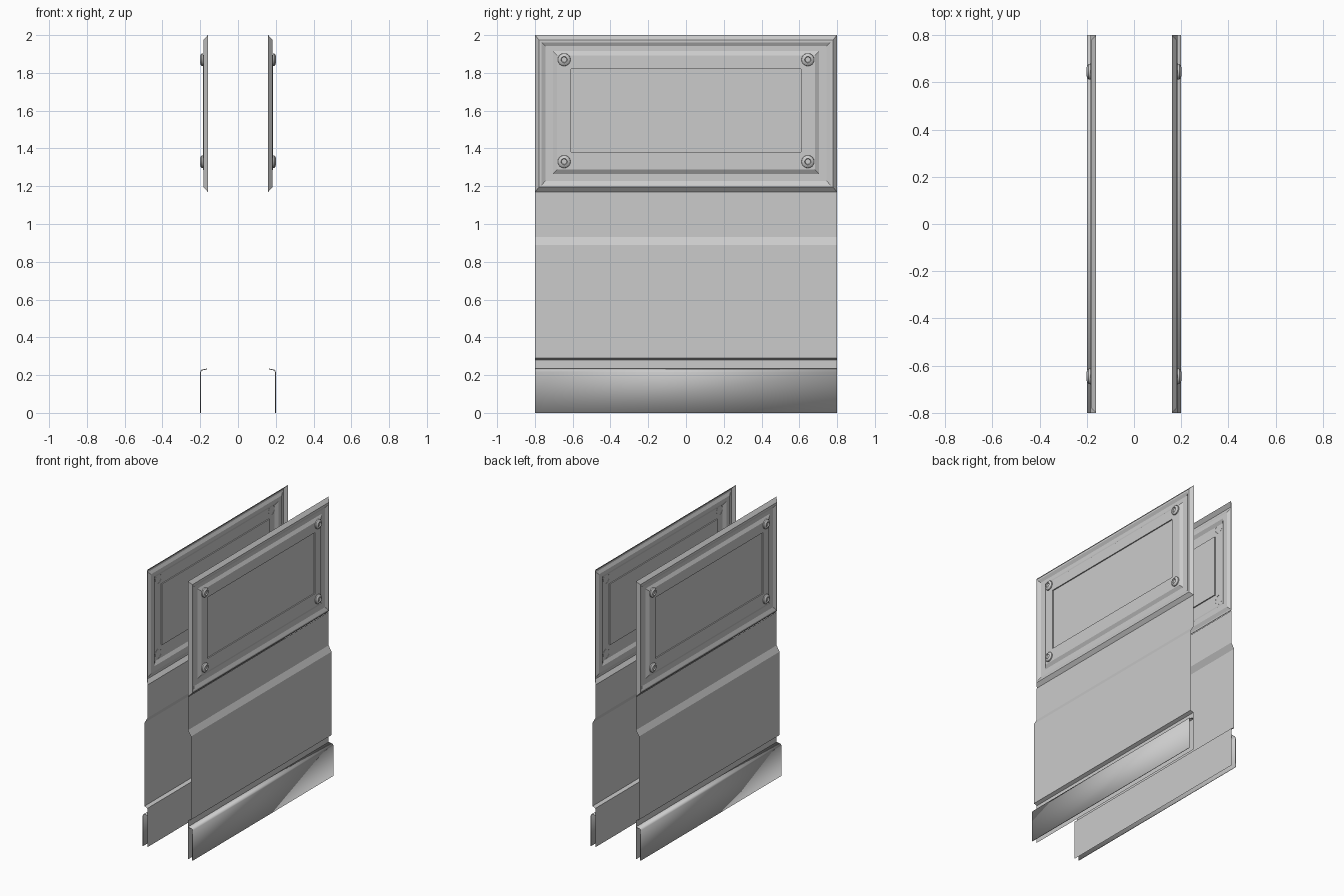
import bpy, bmesh, math
from mathutils import Matrix

if "Cube" in bpy.data.objects:
    bpy.data.objects.remove(bpy.data.objects["Cube"])

HALF = 0.8  # half length of the wall section


def finish(name, bm, angle=25):
    """Turn a bmesh into an object mirrored to the other side of the wall."""
    me = bpy.data.meshes.new(name)
    bm.to_mesh(me)
    bm.free()
    ob = bpy.data.objects.new(name, me)
    bpy.context.collection.objects.link(ob)
    bpy.ops.object.select_all(action='DESELECT')
    ob.select_set(True)
    bpy.context.view_layer.objects.active = ob
    bpy.ops.object.shade_smooth_by_angle(angle=math.radians(angle))
    mod = ob.modifiers.new("other_side", 'MIRROR')
    mod.use_mirror_merge = False
    return ob


def strip(name, profile):
    """Sweep an (x, z) profile, listed bottom to top, along y."""
    bm = bmesh.new()
    a = [bm.verts.new((x, -HALF, z)) for x, z in profile]
    b = [bm.verts.new((x, HALF, z)) for x, z in profile]
    for i in range(len(profile) - 1):
        bm.faces.new((a[i], b[i], b[i + 1], a[i + 1]))
    return finish(name, bm)


# lower wall sheet with its raised middle band
strip("wall_sheet", [(0.162, 0), (0.162, 0.28), (0.185, 0.29), (0.185, 0.89),
                     (0.162, 0.93), (0.162, 1.17)])

# skirting board along the floor
skirt = strip("skirting", [(0.20, 0), (0.20, 0.217), (0.196, 0.228), (0.164, 0.235)])
solid = skirt.modifiers.new("thickness", 'SOLIDIFY')
solid.thickness = 0.005
solid.offset = -1

# embossed upper panel: nested rectangles (half width, bottom, top, x)
rings = [(0.80, 1.17, 2.00, 0.160), (0.778, 1.195, 1.975, 0.182),
         (0.765, 1.205, 1.962, 0.182), (0.745, 1.228, 1.942, 0.171),
         (0.705, 1.266, 1.915, 0.171), (0.682, 1.288, 1.893, 0.185),
         (0.61, 1.38, 1.82, 0.185), (0.61, 1.38, 1.82, 0.177)]
bm = bmesh.new()
loops = []
for w, lo, hi, x in rings:
    loops.append([bm.verts.new((x, y, z))
                  for y, z in ((-w, lo), (w, lo), (w, hi), (-w, hi))])
for o, n in zip(loops, loops[1:]):
    for i in range(4):
        j = (i + 1) % 4
        bm.faces.new((o[i], o[j], n[j], n[i]))
bm.faces.new(loops[-1])
finish("upper_panel", bm)

# round corner bolts with a socket: (radius, x) turned around the x axis
bolt = [(0.034, 0.184), (0.033, 0.192), (0.025, 0.199), (0.017, 0.201),
        (0.014, 0.194)]
SIDES = 16
bm = bmesh.new()
for y in (-0.645, 0.645):
    for z in (1.33, 1.87):
        rows = []
        for r, x in bolt:
            rows.append([bm.verts.new((x, y + r * math.cos(t), z + r * math.sin(t)))
                         for t in (2 * math.pi * k / SIDES for k in range(SIDES))])
        for o, n in zip(rows, rows[1:]):
            for i in range(SIDES):
                j = (i + 1) % SIDES
                bm.faces.new((o[i], o[j], n[j], n[i]))
        bm.faces.new(rows[-1])
finish("corner_bolts", bm, 40)
